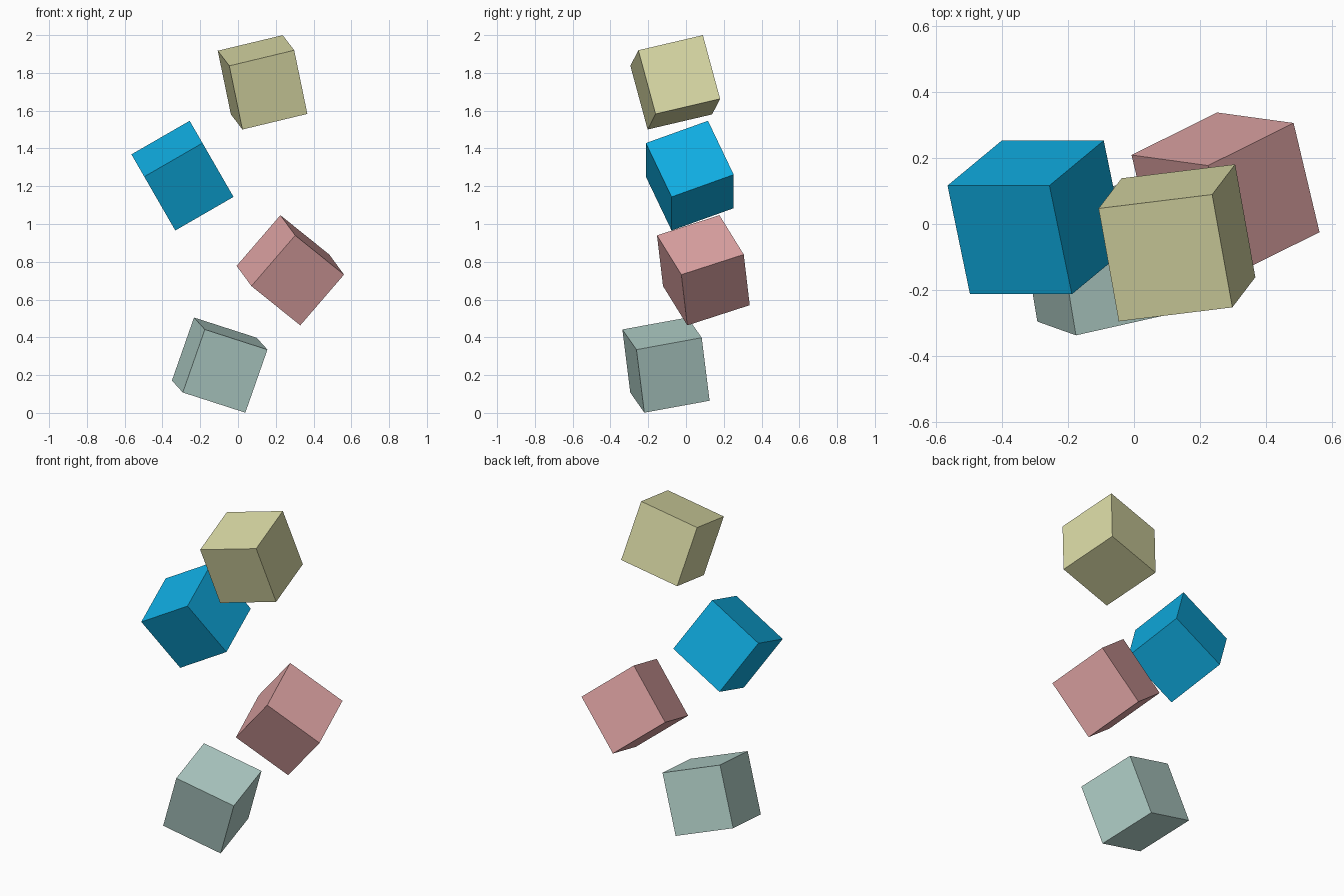
import bpy
from mathutils import Matrix, Vector

if "Cube" in bpy.data.objects:
    bpy.data.objects.remove(bpy.data.objects["Cube"])

SIZE = 0.356


def linear(c):
    c /= 255
    return c / 12.92 if c <= 0.04045 else ((c + 0.055) / 1.055) ** 2.4


def tilted_cube(name, colour, rgb, centre, right, back):
    """Cube whose local x and y axes follow the given edge directions."""
    x = Vector(right).normalized()
    z = x.cross(Vector(back)).normalized()
    y = z.cross(x)
    rotation = Matrix((x, y, z)).transposed().to_4x4()
    bpy.ops.mesh.primitive_cube_add(size=SIZE)
    cube = bpy.context.object
    cube.name = name
    cube.matrix_world = Matrix.Translation(centre) @ rotation
    mat = bpy.data.materials.new(colour)
    mat.diffuse_color = [linear(c) for c in rgb] + [1]
    mat.use_nodes = True
    mat.node_tree.nodes["Principled BSDF"].inputs["Base Color"].default_value = mat.diffuse_color
    cube.data.materials.append(mat)


# Four floating cubes, from bottom to top
tilted_cube("bottom_cube", "pale teal", (178, 208, 201),
            (-0.097, -0.106, 0.253), (0.329, 0.074, -0.106), (-0.058, 0.35, 0.064))
tilted_cube("lower_middle_cube", "dusty pink", (220, 162, 162),
            (0.277, 0.092, 0.755), (0.233, -0.032, 0.27), (-0.079, 0.33, 0.106))
tilted_cube("upper_middle_cube", "bright blue", (15, 173, 226),
            (-0.294, 0.02, 1.256), (0.307, 0.0, 0.177), (-0.069, 0.328, 0.117))
tilted_cube("top_cube", "pale yellow", (217, 217, 165),
            (0.13, -0.057, 1.75), (0.342, 0.042, 0.082), (-0.064, 0.344, 0.08))
